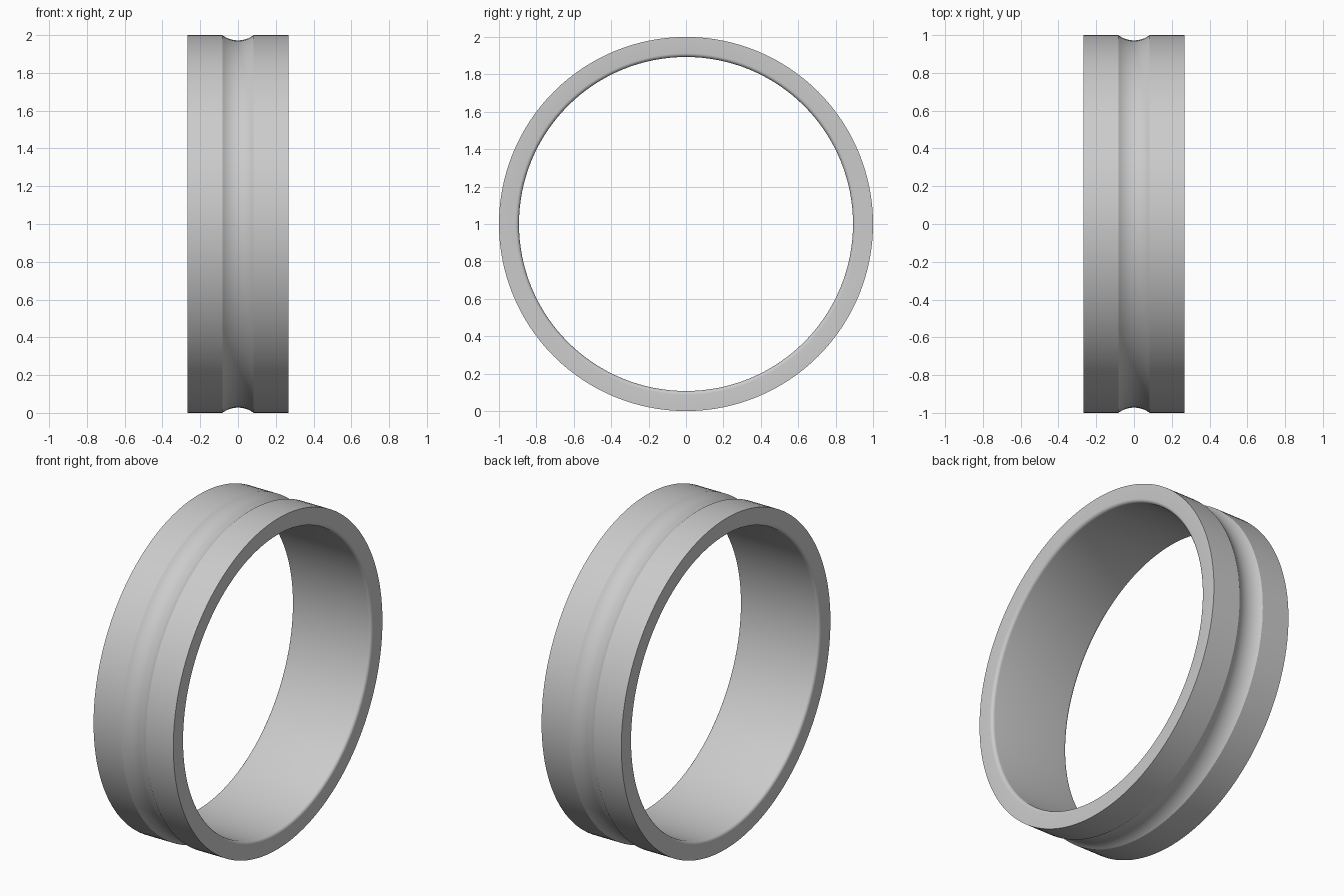
import bpy, bmesh
from math import cos, sin, asin, pi, radians
from mathutils import Matrix, Vector

cube = bpy.data.objects.get("Cube")
if cube:
    bpy.data.objects.remove(cube, do_unlink=True)

SEGMENTS = 128
HALF_WIDTH, OUTER, INNER = 0.267, 1.0, 0.893
FILLET = 0.02
GROOVE_HALF, GROOVE_DEPTH = 0.083, 0.028


def arc(cx, cr, radius, start, end, steps):
    """Points (x, radius from axis) along a circular arc."""
    angles = [start + (end - start) * i / steps for i in range(steps + 1)]
    return [(cx + radius * cos(a), cr + radius * sin(a)) for a in angles]


# Cross-section: grooved outer face, flat rims, rounded inner edges
groove_r = (GROOVE_HALF**2 + GROOVE_DEPTH**2) / (2 * GROOVE_DEPTH)
half = asin(GROOVE_HALF / groove_r)
profile = [(-HALF_WIDTH, OUTER)]
profile += arc(0, OUTER - GROOVE_DEPTH + groove_r, groove_r,
               -pi / 2 - half, -pi / 2 + half, 14)
profile += [(HALF_WIDTH, OUTER)]
edge_x, edge_r = HALF_WIDTH - FILLET, INNER + FILLET
profile += arc(edge_x, edge_r, FILLET, 0, -pi / 2, 6)
profile += arc(-edge_x, edge_r, FILLET, -pi / 2, -pi, 6)

# Sweep the section around the x axis
bm = bmesh.new()
rings = []
for s in range(SEGMENTS):
    turn = Matrix.Rotation(2 * pi * s / SEGMENTS, 3, 'X')
    rings.append([bm.verts.new(turn @ Vector((x, 0, r)) + Vector((0, 0, OUTER)))
                  for x, r in profile])
for s, ring in enumerate(rings):
    following = rings[(s + 1) % SEGMENTS]
    for i in range(len(ring)):
        j = (i + 1) % len(ring)
        bm.faces.new((ring[i], ring[j], following[j], following[i]))
bmesh.ops.recalc_face_normals(bm, faces=bm.faces)
mesh = bpy.data.meshes.new("grooved_ring")
bm.to_mesh(mesh)
bm.free()

ring_band = bpy.data.objects.new("grooved_ring", mesh)
bpy.context.collection.objects.link(ring_band)

# Plain grey finish
grey = bpy.data.materials.new("light_grey")
grey.use_nodes = True
colour = (0.6, 0.6, 0.6, 1)
grey.diffuse_color = colour
for node in grey.node_tree.nodes:
    if node.type == 'BSDF_PRINCIPLED':
        node.inputs["Base Color"].default_value = colour
mesh.materials.append(grey)

# Smooth faces with crisp rims and groove edges
bpy.ops.object.select_all(action='DESELECT')
ring_band.select_set(True)
bpy.context.view_layer.objects.active = ring_band
bpy.ops.object.shade_smooth_by_angle(angle=radians(25))
